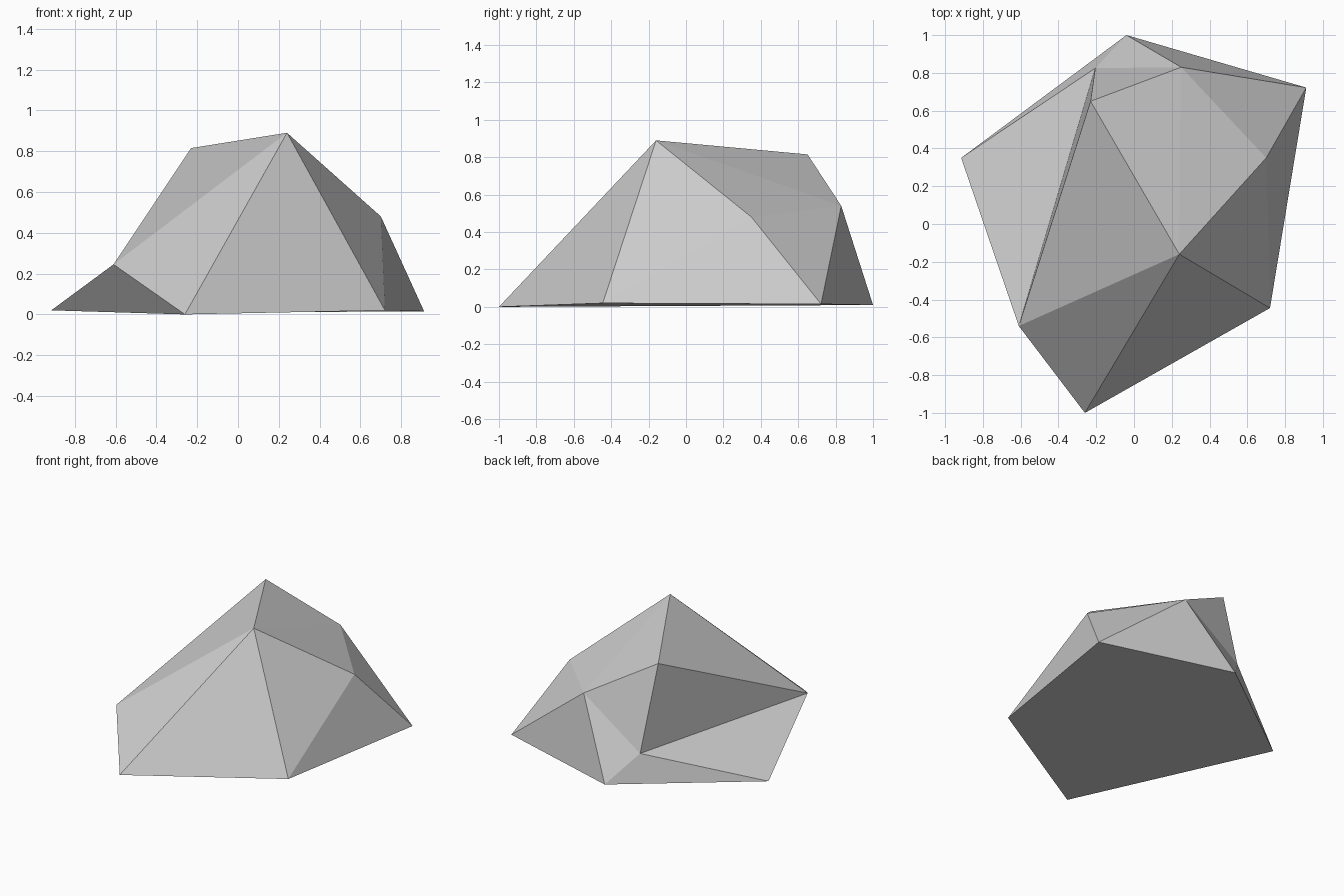
import bpy
import bmesh

if "Cube" in bpy.data.objects:
    bpy.data.objects.remove(bpy.data.objects["Cube"])

# Corner points of the faceted boulder
corners = {
    # base outline
    "left": (-0.915, 0.35, 0.02), "front": (-0.26, -1.0, 0.0),
    "right": (0.72, -0.445, 0.02), "back_right": (0.912, 0.722, 0.015),
    "back": (-0.04, 1.0, 0.01),
    # upper points
    "shoulder": (-0.61, -0.54, 0.245), "peak": (0.24, -0.16, 0.89),
    "ridge": (-0.23, 0.65, 0.815), "right_knee": (0.70, 0.35, 0.48),
    "back_knee": (0.25, 0.83, 0.54), "notch": (-0.205, 0.825, 0.215),
}

# Facets, grouped by side
facets = [
    # underside
    "left back back_right right front",
    # front
    "left front shoulder", "front peak shoulder", "front right peak",
    # right
    "right right_knee peak", "right back_right right_knee",
    "right_knee back_right back_knee",
    # top
    "peak right_knee back_knee", "peak back_knee ridge",
    # back
    "back_right back back_knee", "back notch back_knee",
    "notch ridge back_knee",
    # left
    "shoulder peak ridge", "shoulder ridge notch",
    "left shoulder notch", "left notch back",
]

bm = bmesh.new()
verts = {name: bm.verts.new(co) for name, co in corners.items()}
for facet in facets:
    bm.faces.new([verts[name] for name in facet.split()])
bmesh.ops.recalc_face_normals(bm, faces=bm.faces[:])

mesh = bpy.data.meshes.new("boulder")
bm.to_mesh(mesh)
bm.free()

# Stone colour
stone = bpy.data.materials.new("grey stone")
stone.diffuse_color = (0.6, 0.6, 0.6, 1)
stone.use_nodes = True
stone.node_tree.nodes["Principled BSDF"].inputs["Base Color"].default_value = stone.diffuse_color
mesh.materials.append(stone)

boulder = bpy.data.objects.new("boulder", mesh)
bpy.context.collection.objects.link(boulder)
